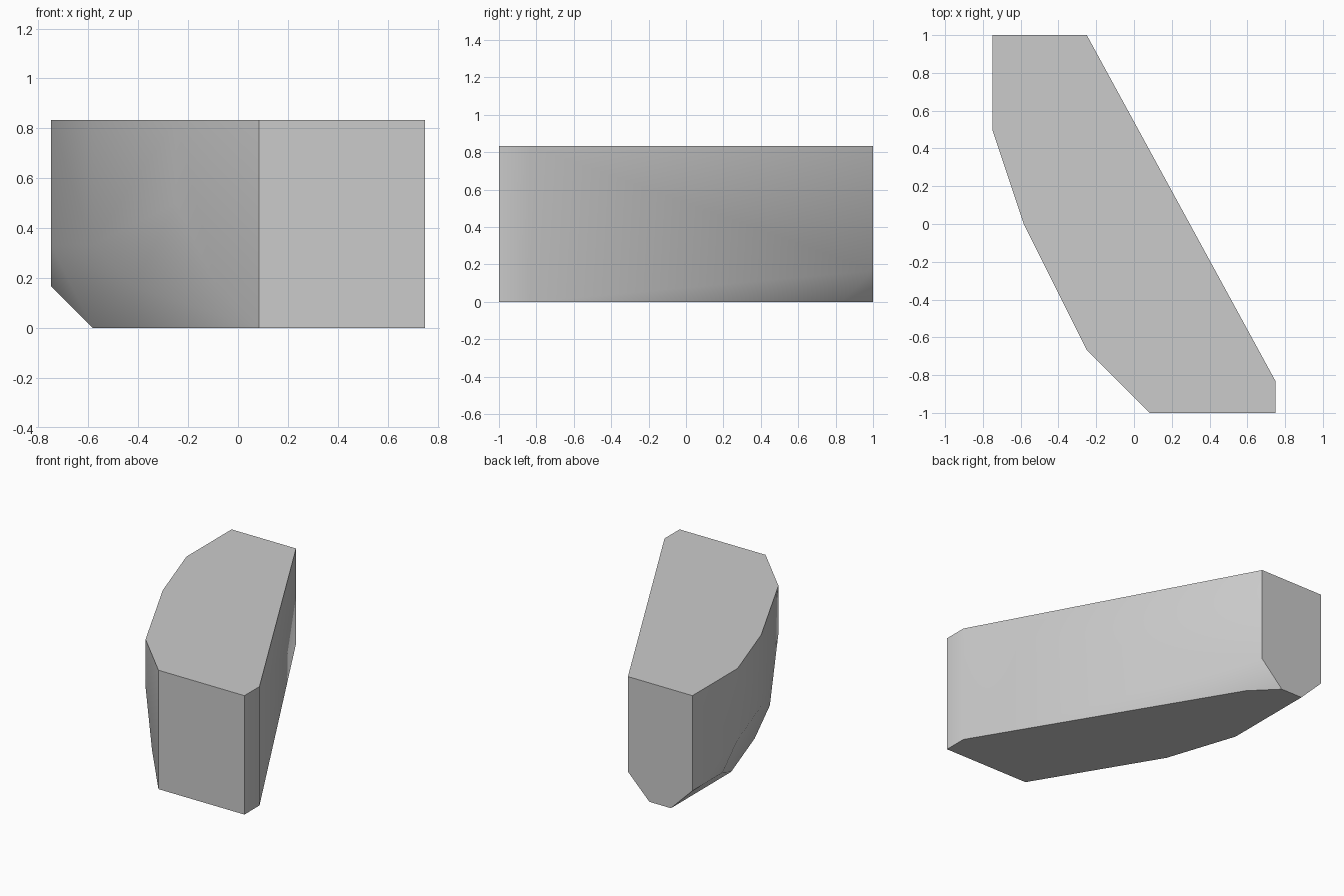
import bpy
import bmesh
from math import radians

cube = bpy.data.objects.get("Cube")
if cube:
    bpy.data.objects.remove(cube, do_unlink=True)

UNIT = 1 / 12   # the block is laid out on a grid of twelfths
HEIGHT = 10

# Top outline and the smaller underside outline
top = [(-9, 12), (-3, 12), (9, -10), (9, -12), (1, -12), (-3, -8), (-7, 0), (-9, 6)]
underside = [(-7, 12), (-5, 12), (-3, 10), (9, -10), (9, -12), (1, -12), (-5, -2), (-7, 4)]
# Points where the walls begin to turn under
shoulder = [(-9, 12, 2), (-3, 12, 2), (-9, 8, 2), (-9, 6, 4),
            (-7, 0, 4), (-5, -4, 2), (-3, -8, 6), (-1, -10, 2)]

points = [(x, y, HEIGHT) for x, y in top] + [(x, y, 0) for x, y in underside] + shoulder

# Skin the outlines into one faceted block
bm = bmesh.new()
for p in points:
    bm.verts.new(p)
hull = bmesh.ops.convex_hull(bm, input=bm.verts[:])
spare = {v for v in hull["geom_interior"] + hull["geom_unused"]
         if isinstance(v, bmesh.types.BMVert)}
bmesh.ops.delete(bm, geom=list(spare), context='VERTS')
bmesh.ops.dissolve_limit(bm, angle_limit=radians(0.5), verts=bm.verts[:], edges=bm.edges[:])
bmesh.ops.scale(bm, vec=(UNIT, UNIT, UNIT), verts=bm.verts[:])
bmesh.ops.recalc_face_normals(bm, faces=bm.faces[:])

mesh = bpy.data.meshes.new("rock_block")
bm.to_mesh(mesh)
bm.free()
block = bpy.data.objects.new("rock_block", mesh)
bpy.context.collection.objects.link(block)

# Plain grey
grey = bpy.data.materials.new("light_grey")
grey.use_nodes = True
colour = (0.6, 0.6, 0.6, 1)
grey.diffuse_color = colour
grey.node_tree.nodes["Principled BSDF"].inputs["Base Color"].default_value = colour
mesh.materials.append(grey)

# Soft walls, crisp rims
bpy.ops.object.select_all(action='DESELECT')
block.select_set(True)
bpy.context.view_layer.objects.active = block
bpy.ops.object.shade_smooth_by_angle(angle=radians(40))
